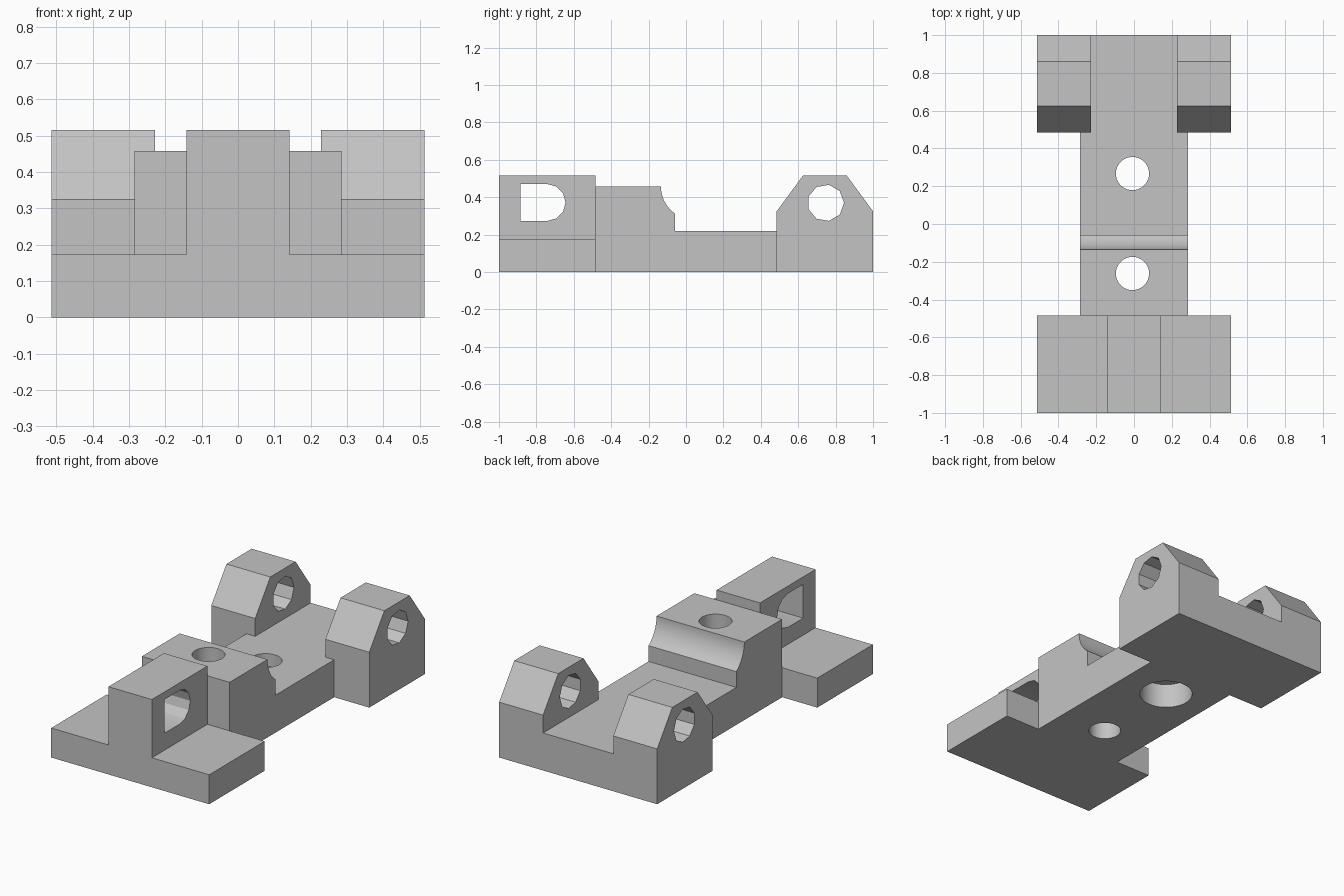
import bpy, bmesh
from math import cos, sin, radians

cube = bpy.data.objects.get("Cube")
if cube:
    bpy.data.objects.remove(cube, do_unlink=True)

grey = bpy.data.materials.new("plain grey")
grey.use_nodes = True
grey.diffuse_color = (0.55, 0.55, 0.55, 1)
grey.node_tree.nodes["Principled BSDF"].inputs["Base Color"].default_value = (0.55, 0.55, 0.55, 1)


def arc(cx, cy, r, start, end, n):
    """Points along an arc, both ends included."""
    angles = [radians(start + (end - start) * i / n) for i in range(n + 1)]
    return [(cx + r * cos(a), cy + r * sin(a)) for a in angles]


def circle(cx, cy, r, n):
    return arc(cx, cy, r, 0, 360, n)[:-1]


def prism(name, outline, axis, lo, hi):
    """Extrude an outline along x (outline in y, z) or z (outline in x, y)."""
    bm = bmesh.new()
    place = (lambda p, t: (t, *p)) if axis == "x" else (lambda p, t: (*p, t))
    low = [bm.verts.new(place(p, lo)) for p in outline]
    high = [bm.verts.new(place(p, hi)) for p in outline]
    bm.faces.new(low)
    bm.faces.new(high)
    for i in range(len(outline)):
        j = (i + 1) % len(outline)
        bm.faces.new((low[i], low[j], high[j], high[i]))
    bmesh.ops.recalc_face_normals(bm, faces=bm.faces)
    mesh = bpy.data.meshes.new(name)
    bm.to_mesh(mesh)
    bm.free()
    mesh.materials.append(grey)
    obj = bpy.data.objects.new(name, mesh)
    bpy.context.collection.objects.link(obj)
    return obj


def box(name, x, y0, y1, z):
    return prism(name, [(y0, 0), (y1, 0), (y1, z), (y0, z)], "x", -x, x)


W, END, FLOOR = 0.513, 0.485, 0.22
TOP = 0.515

# Central body with a concave step down to the low floor
spine = [(-END, 0), (END, 0), (END, FLOOR), (-0.06, FLOOR)]
spine += arc(0.044, 0.458, 0.178, 234.5, 180, 12) + [(-END, 0.458)]
body = prism("bracket_body", spine, "x", -0.285, 0.285)

# Front plate with its central lug, and rear plate with chamfered side lugs
ear = [(END, 0), (1, 0), (1, 0.325), (0.86, TOP), (0.625, TOP), (END, 0.325)]
solids = [
    box("front_plate", W, -1, -END, 0.173),
    box("front_lug", 0.141, -1, -END, TOP),
    box("rear_plate", W, END, 1, FLOOR),
    prism("rear_lug_left", ear, "x", 0.228, W),
    prism("rear_lug_right", ear, "x", -W, -0.228),
]

# Pin holes, screw holes and the counterbore under the rear screw hole
slot = arc(-0.743, 0.372, 0.099, -90, 90, 6) + [(-0.885, 0.471), (-0.885, 0.273)]
cutters = [
    prism("front_pin_slot", slot, "x", -0.3, 0.3),
    prism("rear_pin_hole", circle(0.747, 0.37, 0.098, 9), "x", -0.7, 0.7),
    prism("front_screw_hole", circle(-0.008, -0.262, 0.088, 40), "z", -0.1, 0.6),
    prism("rear_screw_hole", circle(-0.008, 0.267, 0.088, 40), "z", -0.1, 0.6),
    prism("rear_counterbore", circle(-0.008, 0.267, 0.145, 40), "z", -0.1, 0.145),
]

# Fuse the solids, then cut the holes
bpy.ops.object.select_all(action="DESELECT")
body.select_set(True)
bpy.context.view_layer.objects.active = body
for operation, parts in (("UNION", solids), ("DIFFERENCE", cutters)):
    for part in parts:
        mod = body.modifiers.new(part.name, "BOOLEAN")
        mod.operation, mod.solver, mod.object = operation, "EXACT", part
        bpy.ops.object.modifier_apply(modifier=mod.name)
        bpy.data.objects.remove(part, do_unlink=True)

bpy.ops.object.shade_smooth_by_angle(angle=radians(25))
